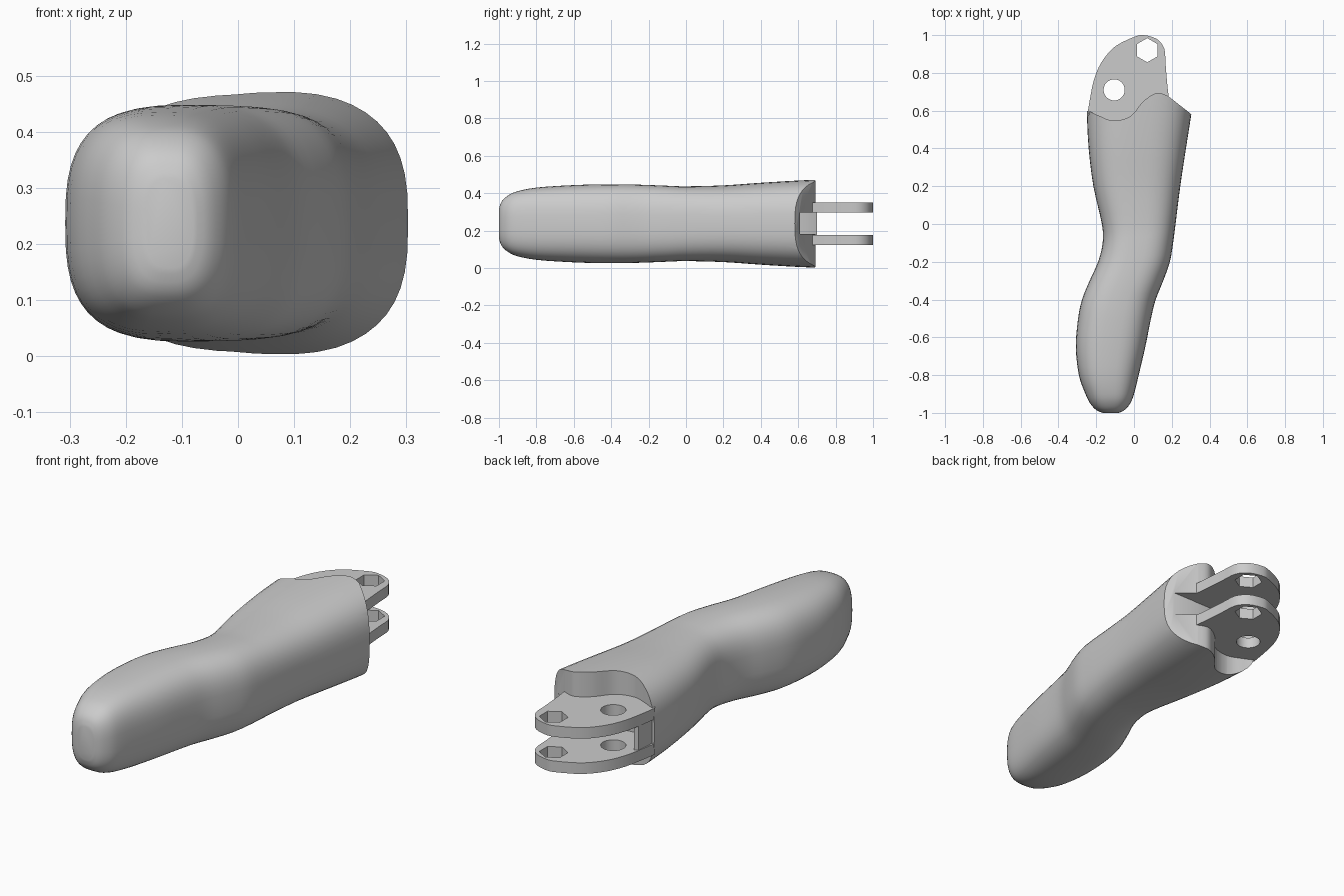
import bpy, bmesh, math
from mathutils import Vector

if "Cube" in bpy.data.objects:
    bpy.data.objects.remove(bpy.data.objects["Cube"], do_unlink=True)

MID = 0.237  # height of the plane of symmetry

grey = bpy.data.materials.new("plain grey")
grey.use_nodes = True
grey.diffuse_color = (0.6, 0.6, 0.6, 1)
grey.node_tree.nodes["Principled BSDF"].inputs["Base Color"].default_value = (0.6, 0.6, 0.6, 1)


def make_object(name, bm):
    bmesh.ops.recalc_face_normals(bm, faces=bm.faces)
    mesh = bpy.data.meshes.new(name)
    bm.to_mesh(mesh)
    bm.free()
    mesh.materials.append(grey)
    obj = bpy.data.objects.new(name, mesh)
    bpy.context.collection.objects.link(obj)
    return obj


def spline(points, steps):
    """Smooth curve through points of any dimension."""
    pts = [Vector(p) for p in points]
    pts = [pts[0]] + pts + [pts[-1]]
    out = []
    for a, b, c, d in zip(pts, pts[1:], pts[2:], pts[3:]):
        for i in range(steps):
            t = i / steps
            out.append(b + (c - a) * (t / 2) + (a * 2 - b * 5 + c * 4 - d) * (t * t / 2)
                       + (b * 3 - a - c * 3 + d) * (t ** 3 / 2))
    return out + [pts[-1]]


def prism(name, outline, low, high):
    bm = bmesh.new()
    face = bm.faces.new([bm.verts.new((p[0], p[1], low)) for p in outline])
    top = bmesh.ops.extrude_face_region(bm, geom=[face])["geom"]
    verts = [v for v in top if isinstance(v, bmesh.types.BMVert)]
    bmesh.ops.translate(bm, verts=verts, vec=(0, 0, high - low))
    return make_object(name, bm)


def polygon(x, y, radius, sides):
    return [(x + radius * math.sin(math.tau * i / sides),
             y + radius * math.cos(math.tau * i / sides)) for i in range(sides)]


def activate(obj):
    bpy.ops.object.select_all(action="DESELECT")
    obj.select_set(True)
    bpy.context.view_layer.objects.active = obj


def cut(obj, cutter):
    activate(obj)
    mod = obj.modifiers.new("cut", "BOOLEAN")
    mod.operation = "DIFFERENCE"
    mod.solver = "EXACT"
    mod.object = cutter
    bpy.ops.object.modifier_apply(modifier=mod.name)
    bpy.data.objects.remove(cutter, do_unlink=True)


def smooth(obj, degrees):
    activate(obj)
    bpy.ops.object.shade_smooth_by_angle(angle=math.radians(degrees))


# Finger body: rounded sections of (y, right edge, left edge, half height)
stations = [
    (-1.0, -0.165, -0.08, 0.08), (-0.985, -0.2, -0.05, 0.12),
    (-0.95, -0.232, -0.02, 0.152), (-0.9, -0.257, 0, 0.174),
    (-0.8, -0.292, 0.025, 0.193), (-0.65, -0.308, 0.06, 0.204),
    (-0.5, -0.296, 0.09, 0.21), (-0.4, -0.275, 0.115, 0.211),
    (-0.3, -0.235, 0.155, 0.21), (-0.2, -0.19, 0.19, 0.207),
    (-0.1, -0.166, 0.207, 0.203), (0, -0.17, 0.22, 0.2),
    (0.2, -0.215, 0.245, 0.205), (0.4, -0.24, 0.275, 0.219),
    (0.6, -0.25, 0.306, 0.231), (0.8, -0.255, 0.33, 0.24),
]
SIDES = 48


def rounded(value):
    return math.copysign(abs(value) ** (2 / 2.8), value)


bm = bmesh.new()
rings = []
for y, right, left, half in spline(stations, 3):
    ring = []
    for i in range(SIDES):
        a = math.tau * i / SIDES
        ring.append(bm.verts.new(((left + right) / 2 + (left - right) / 2 * rounded(math.cos(a)),
                                  y, MID + half * rounded(math.sin(a)))))
    rings.append(ring)
for one, two in zip(rings, rings[1:]):
    for i in range(SIDES):
        j = (i + 1) % SIDES
        bm.faces.new((one[i], one[j], two[j], two[i]))
bm.faces.new(rings[0])
bm.faces.new(rings[-1])
body = make_object("finger_body", bm)

# Wavy knuckle end, then the slanted face on the left side
wave = spline([(-0.35, 0.61), (-0.25, 0.6), (-0.19, 0.575), (-0.11, 0.547), (-0.02, 0.57),
               (0.05, 0.65), (0.12, 0.693), (0.18, 0.678)], 5)
cut(body, prism("end_cutter", wave + [(0.305, 0.58), (0.43, 0.48), (0.43, 1), (-0.35, 1)], -0.2, 0.7))

# Slot between the hinge plates
cut(body, prism("slot_cutter", [(-0.1, 0.61), (0.4, 0.61), (0.4, 0.9), (-0.1, 0.9)],
                MID - 0.056, MID + 0.06))
smooth(body, 40)

# Hinge plates with a round hole and a hexagonal hole
rim = spline([(-0.245, 0.59), (-0.23, 0.68), (-0.21, 0.77), (-0.17, 0.86), (-0.1, 0.94),
              (0, 0.99), (0.05, 1.0), (0.12, 0.98), (0.16, 0.93), (0.167, 0.85),
              (0.175, 0.75), (0.184, 0.67)], 3)
root = [(0.13, 0.6), (0, 0.53), (-0.15, 0.5), (-0.21, 0.54)]
for name, side in (("lower_hinge_plate", -1), ("upper_hinge_plate", 1)):
    centre = MID + side * 0.086
    plate = prism(name, rim + root, centre - 0.027, centre + 0.027)
    for x, y, radius, sides in ((-0.105, 0.71, 0.056, 32), (0.07, 0.92, 0.064, 6)):
        cut(plate, prism("hole_cutter", polygon(x, y, radius, sides), centre - 0.1, centre + 0.1))
    smooth(plate, 30)

# Small web joining the plates along the right edge
web = prism("hinge_web", [(-0.235, 0.56), (-0.234, 0.6), (-0.226, 0.69), (-0.21, 0.7),
                          (-0.185, 0.64), (-0.17, 0.55)], MID - 0.07, MID + 0.07)
smooth(web, 30)
